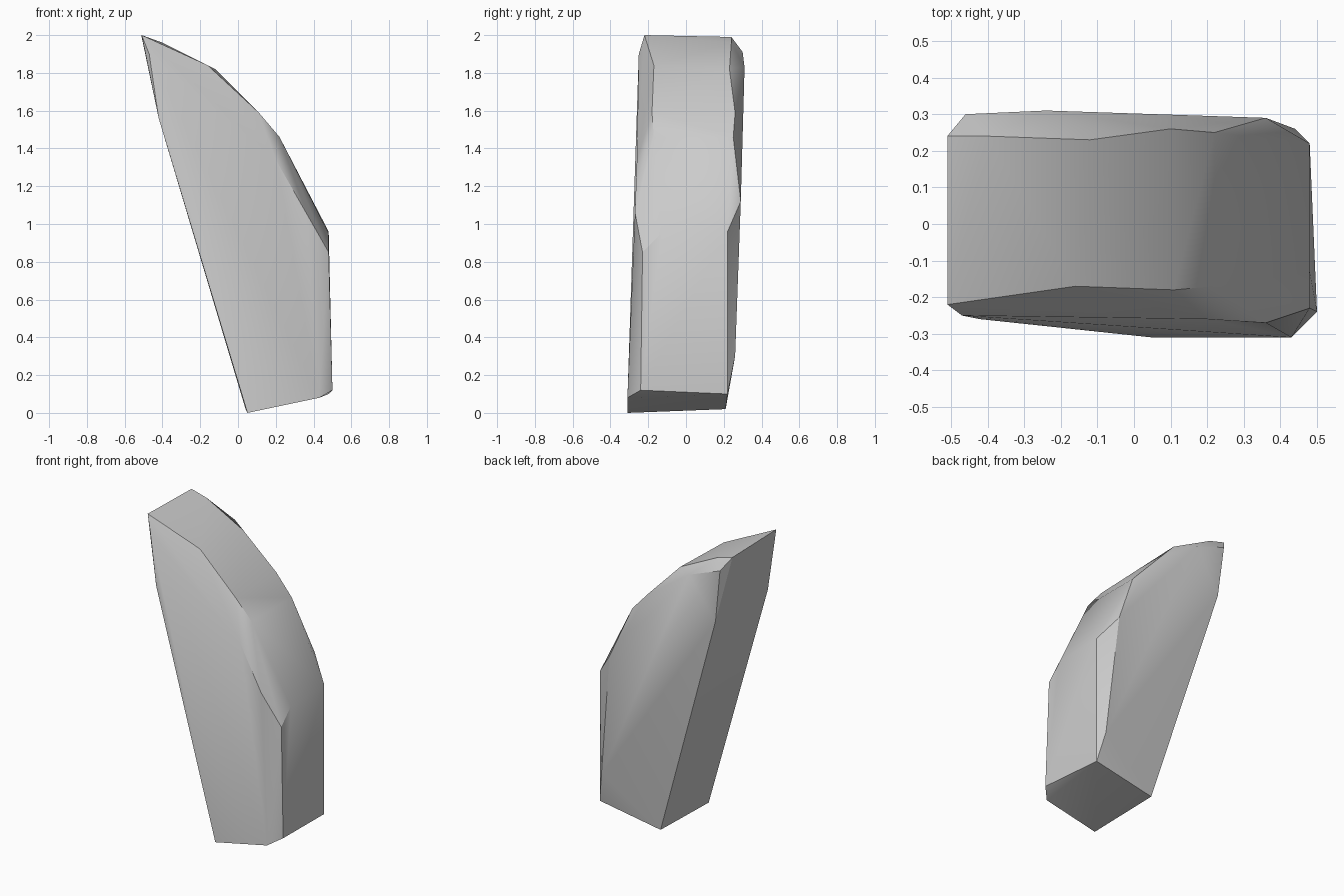
import bpy
import bmesh
import math

# Remove the default cube
default_cube = bpy.data.objects.get("Cube")
if default_cube:
    bpy.data.objects.remove(default_cube, do_unlink=True)

# Plain stone colour
stone_colour = (0.6, 0.6, 0.6, 1)
stone_material = bpy.data.materials.new("stone grey")
stone_material.use_nodes = True
stone_material.diffuse_color = stone_colour
shader = stone_material.node_tree.nodes["Principled BSDF"]
shader.inputs["Base Color"].default_value = stone_colour
shader.inputs["Roughness"].default_value = 0.9

# Outlines that bound the chipped slab, each corner as x, y, z
outlines = {
    "front band edge": [
        (-.51, -.22, 2), (-.16, -.17, 1.84), (.11, -.18, 1.59),
        (.22, -.17, 1.46), (.48, -.13, .95),
    ],
    "front face": [
        (-.47, -.25, 1.9), (-.42, -.26, 1.56), (.2, -.26, 1.34),
        (.36, -.27, 1.06), (.48, -.23, .85),
        (.43, -.31, .08), (.05, -.31, 0),
    ],
    "back band edge": [
        (-.51, .24, 1.99), (-.4, .24, 1.96), (-.12, .23, 1.82),
        (.1, .26, 1.59), (.22, .25, 1.46), (.48, .22, .96),
    ],
    "back face": [
        (-.46, .3, 1.91), (-.24, .31, 1.83), (-.42, .29, 1.56),
        (.36, .29, 1.12), (.44, .26, .3), (.04, .21, .02),
    ],
    "foot": [
        (.5, -.24, .12), (.48, .22, .1), (.43, .21, .09),
    ],
}


def wrap_outlines(mesh_name, outline_groups):
    """Stretch a faceted skin around all the outline corners."""
    mesh = bpy.data.meshes.new(mesh_name)
    bm = bmesh.new()
    for corners in outline_groups.values():
        for corner in corners:
            bm.verts.new(corner)
    hull = bmesh.ops.convex_hull(bm, input=bm.verts[:], use_existing_faces=False)
    # Corners swallowed by the skin are not needed
    loose = [vert for vert in bm.verts if not vert.link_faces]
    bmesh.ops.delete(bm, geom=loose, context="VERTS")
    # Merge nearly flat neighbours into broad chipped planes
    bmesh.ops.dissolve_limit(
        bm, angle_limit=math.radians(1),
        verts=bm.verts[:], edges=bm.edges[:],
    )
    bmesh.ops.recalc_face_normals(bm, faces=bm.faces[:])
    bm.to_mesh(mesh)
    bm.free()
    return mesh


# Leaning stone slab, soft across shallow bends and sharp at the chips
slab_mesh = wrap_outlines("stone_slab", outlines)
slab_mesh.materials.append(stone_material)
stone_slab = bpy.data.objects.new("stone_slab", slab_mesh)
bpy.context.collection.objects.link(stone_slab)

bpy.ops.object.select_all(action="DESELECT")
stone_slab.select_set(True)
bpy.context.view_layer.objects.active = stone_slab
bpy.ops.object.shade_smooth_by_angle(angle=math.radians(30))
